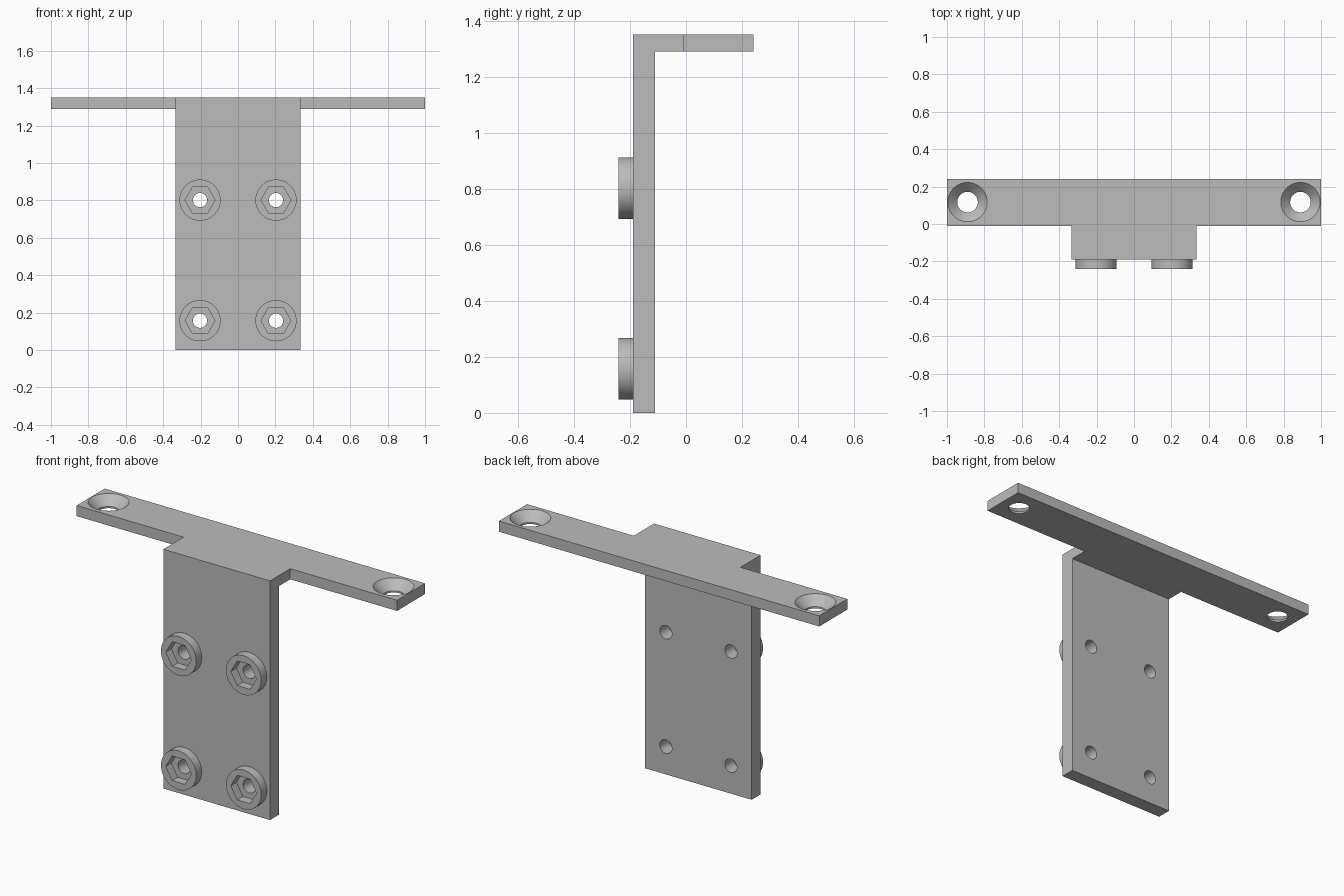
import bpy, bmesh, math
from mathutils import Matrix

cube = bpy.data.objects.get("Cube")
if cube:
    bpy.data.objects.remove(cube, do_unlink=True)

grey = bpy.data.materials.new("plain grey")
grey.use_nodes = True
colour = (0.5, 0.5, 0.5, 1)
grey.diffuse_color = colour
grey.node_tree.nodes["Principled BSDF"].inputs["Base Color"].default_value = colour


def finish(name, bm):
    bmesh.ops.recalc_face_normals(bm, faces=bm.faces)
    mesh = bpy.data.meshes.new(name)
    bm.to_mesh(mesh)
    bm.free()
    mesh.materials.append(grey)
    ob = bpy.data.objects.new(name, mesh)
    bpy.context.collection.objects.link(ob)
    return ob


def prism(name, outline, z0, z1):
    """Extrude a flat outline upward."""
    bm = bmesh.new()
    face = bm.faces.new([bm.verts.new((x, y, z0)) for x, y in outline])
    top = bmesh.ops.extrude_face_region(bm, geom=[face])["geom"]
    bmesh.ops.translate(bm, vec=(0, 0, z1 - z0),
                        verts=[v for v in top if isinstance(v, bmesh.types.BMVert)])
    return finish(name, bm)


def cone(name, centre, r1, r2, depth, sides=64, along_y=False):
    """Round or hexagonal solid along z, or along y with r1 at the back."""
    bm = bmesh.new()
    bmesh.ops.create_cone(bm, cap_ends=True, segments=sides, radius1=r1,
                          radius2=r2, depth=depth)
    if sides == 6:
        # Points of the hexagon face left and right
        turn = 0 if any(abs(v.co.y) < 1e-4 for v in bm.verts) else math.pi / 6
        bm.transform(Matrix.Rotation(turn, 4, 'Z'))
    if along_y:
        bm.transform(Matrix.Rotation(math.pi / 2, 4, 'X'))
    bm.transform(Matrix.Translation(centre))
    return finish(name, bm)


def combine(target, other, operation):
    mod = target.modifiers.new(operation, 'BOOLEAN')
    mod.operation = operation
    mod.solver = 'EXACT'
    mod.object = other
    bpy.context.view_layer.objects.active = target
    bpy.ops.object.modifier_apply(modifier=mod.name)
    bpy.data.objects.remove(other, do_unlink=True)


# Upright plate and T-shaped top flange
W, FRONT, BACK = 0.333, -0.19, -0.11
bracket = prism("mounting_bracket", [(-W, FRONT), (W, FRONT), (W, BACK), (-W, BACK)], 0, 1.32)
flange = prism("top_flange", [(-W, FRONT), (W, FRONT), (W, -0.01), (1, -0.01),
                              (1, 0.24), (-1, 0.24), (-1, -0.01), (-W, -0.01)], 1.29, 1.35)
combine(bracket, flange, 'UNION')

# Round bosses with hexagonal nut pockets and through holes
for x in (-0.203, 0.203):
    for z in (0.157, 0.802):
        combine(bracket, cone("boss", (x, -0.20, z), 0.11, 0.11, 0.08, along_y=True), 'UNION')
        combine(bracket, cone("nut_pocket", (x, -0.24, z), 0.08, 0.08, 0.1, 6, True), 'DIFFERENCE')
        combine(bracket, cone("bolt_hole", (x, -0.15, z), 0.038, 0.038, 0.4, 48, True), 'DIFFERENCE')

# Countersunk screw holes at the flange ends
for x in (-0.89, 0.89):
    combine(bracket, cone("screw_hole", (x, 0.117, 1.32), 0.055, 0.055, 0.2), 'DIFFERENCE')
    combine(bracket, cone("countersink", (x, 0.117, 1.33), 0.055, 0.115, 0.06), 'DIFFERENCE')

bpy.ops.object.select_all(action='DESELECT')
bracket.select_set(True)
bpy.context.view_layer.objects.active = bracket
bpy.ops.object.shade_smooth_by_angle(angle=math.radians(30))
